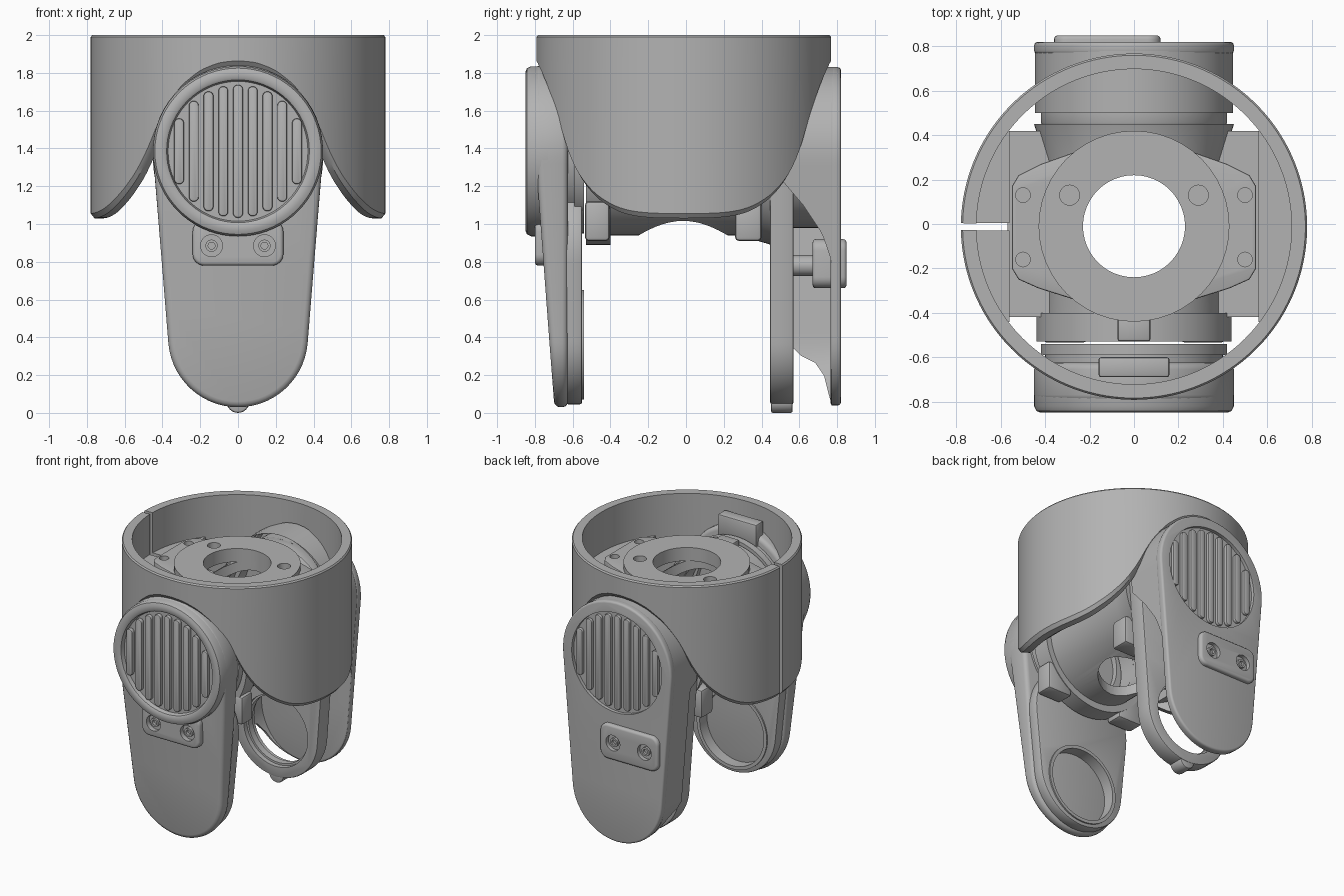
import bpy, bmesh, math
from mathutils import Vector

if "Cube" in bpy.data.objects:
    bpy.data.objects.remove(bpy.data.objects["Cube"], do_unlink=True)

gray = bpy.data.materials.new("plain gray")
gray.use_nodes = True
gray.diffuse_color = (0.45, 0.45, 0.45, 1)
gray.node_tree.nodes["Principled BSDF"].inputs["Base Color"].default_value = (0.45, 0.45, 0.45, 1)
parts = []


def add(name, bm):
    bmesh.ops.recalc_face_normals(bm, faces=bm.faces)
    me = bpy.data.meshes.new(name)
    bm.to_mesh(me)
    bm.free()
    ob = bpy.data.objects.new(name, me)
    bpy.context.collection.objects.link(ob)
    me.materials.append(gray)
    parts.append(ob)
    return ob


def bake(ob):
    bpy.context.view_layer.update()
    dg = bpy.context.evaluated_depsgraph_get()
    me = bpy.data.meshes.new_from_object(ob.evaluated_get(dg))
    ob.modifiers.clear()
    ob.data = me


def bevel(ob, width, segments=3):
    m = ob.modifiers.new("bevel", "BEVEL")
    m.width, m.segments, m.limit_method, m.angle_limit = width, segments, "ANGLE", math.radians(40)
    bake(ob)
    return ob


def cut(ob, cutter):
    m = ob.modifiers.new("cut", "BOOLEAN")
    m.operation, m.object, m.solver = "DIFFERENCE", cutter, "EXACT"
    bake(ob)
    parts.remove(cutter)
    bpy.data.objects.remove(cutter, do_unlink=True)


def prism(name, pts, a, b, axis="y"):
    """Extrude an outline from a to b; a and b may depend on the second coordinate."""
    bm = bmesh.new()
    rings = []
    for lim in (a, b):
        val = lim if callable(lim) else (lambda v, k=lim: k)
        rings.append([bm.verts.new((u, val(v), v) if axis == "y" else (u, v, val(v))) for u, v in pts])
    lo, hi = rings
    bm.faces.new(lo)
    bm.faces.new(hi)
    n = len(pts)
    for i in range(n):
        bm.faces.new((lo[i], lo[(i + 1) % n], hi[(i + 1) % n], hi[i]))
    return add(name, bm)


def circle(u, v, r, n=48):
    return [(u + r * math.cos(2 * math.pi * i / n), v + r * math.sin(2 * math.pi * i / n)) for i in range(n)]


def box(name, x0, x1, y0, y1, z0, z1, bev=0.0):
    ob = prism(name, [(x0, z0), (x1, z0), (x1, z1), (x0, z1)], y0, y1)
    return bevel(ob, bev, 2) if bev else ob


def lathe(name, profile, z, closed=False, n=72):
    """Revolve (radius, y) points about a horizontal axis at height z."""
    bm = bmesh.new()
    vs = [bm.verts.new((r, y, z)) for r, y in profile]
    edges = [bm.edges.new((vs[i], vs[i + 1])) for i in range(len(vs) - 1)]
    if closed:
        edges.append(bm.edges.new((vs[-1], vs[0])))
    bmesh.ops.spin(bm, geom=vs + edges, cent=(0, 0, z), axis=(0, 1, 0), angle=2 * math.pi, steps=n)
    bmesh.ops.remove_doubles(bm, verts=bm.verts, dist=1e-5)
    return add(name, bm)


def tube(name, ro, ri, y0, y1, z):
    return lathe(name, [(ro, y0), (ro, y1), (ri, y1), (ri, y0)], z, True)


def leg(zt, rt, zb, rb, n=28):
    """Tapered outline around an upper and a lower circle."""
    t = math.asin((rt - rb) / (zt - zb))
    def arc(z, r, a0, a1):
        return [(r * math.cos(a0 + (a1 - a0) * i / n), z + r * math.sin(a0 + (a1 - a0) * i / n)) for i in range(n + 1)]
    top = arc(zt, rt, -t, math.pi + t)
    bot = arc(zb, rb, math.pi + t, 2 * math.pi - t)
    def side(p, q):
        return [tuple(Vector(p).lerp(Vector(q), i / n)) for i in range(1, n)]
    return top + side(top[-1], bot[0]) + bot + side(bot[-1], top[0])


def curve(table, x):
    for (x0, y0), (x1, y1) in zip(table, table[1:]):
        if x <= x1:
            return y0 + (y1 - y0) * max(0, (x - x0) / (x1 - x0))
    return table[-1][1]


# Round shell with arched lower edge and a narrow slot
EDGE = [(0, 1.84), (.1, 1.83), (.2, 1.79), (.3, 1.71), (.38, 1.6), (.43, 1.5), (.47, 1.39),
        (.54, 1.25), (.62, 1.14), (.7, 1.06), (.76, 1.03), (.8, 1.03)]
CY, RO, RI, N = -.012, .78, .71, 180
bm = bmesh.new()
rows = []
for i in range(N + 1):
    a = math.pi + .02 + (2 * math.pi - .04) * i / N
    c, s = math.cos(a), math.sin(a)
    z = sum(curve(EDGE, abs(RO * c) + k * .012) for k in (-2, -1, 0, 1, 2)) / 5
    ring = [(RI, 2), (RO - .008, 2), (RO, 1.99), (RO, z + .025), (RO - .02, z), (RI, z)]
    rows.append([bm.verts.new((r * c, CY + r * s, h)) for r, h in ring])
for p, q in zip(rows, rows[1:]):
    for j in range(6):
        bm.faces.new((p[j], p[(j + 1) % 6], q[(j + 1) % 6], q[j]))
bm.faces.new(rows[0])
bm.faces.new(rows[-1])
add("outer_shell", bm)

# Flat pads inside the shell, parted at the slot
for name, sx, spans in (("left_pad", 1, [(-.43, .43)]), ("right_pad", -1, [(-.43, -.017), (.017, .43)])):
    for y0, y1 in spans:
        ys = [y0 + (y1 - y0) * i / 20 for i in range(21)]
        arc = [(sx * math.sqrt(.72 ** 2 - y * y), CY + y) for y in ys]
        prism(name, [(sx * .56, CY + y0)] + arc + [(sx * .56, CY + y1)], 1.16, 1.7, "z")
floor = box("inner_floor", -.57, .57, -.42, .42, 1.42, 1.46)
cut(floor, prism("cutter", circle(0, 0, .36), 1.3, 1.6, "z"))

# Top mounting plate with bolt holes
half = [(.08, -.4), (.43, -.29), (.52, -.25), (.55, -.2), (.55, .17), (.52, .22), (.42, .27), (.08, .39)]
plate = bevel(prism("mounting_plate", half + [(-x, y) for x, y in reversed(half)], 1.72, 1.78, "z"), .008, 2)
collar = prism("mounting_collar", circle(0, -.01, .43), 1.77, 1.82, "z")
for ob in (plate, collar):
    cut(ob, prism("cutter", circle(0, -.01, .23), 1.5, 2, "z"))
    for sx in (-1, 1):
        cut(ob, prism("cutter", circle(sx * .29, .13, .045, 24), 1.75, 2, "z"))
        for y in (-.16, .13):
            cut(plate, prism("cutter", circle(sx * .5, y, .033, 20), 1.6, 2, "z")) if ob is plate else None

# Hollow drum on a front-to-back axis, opened vertically through the middle
drum = lathe("cross_drum", [(.4, -.41), (.4, .28), (.45, .45), (.36, .45), (.33, .28), (.33, -.41)], 1.34, True)
cut(drum, prism("cutter", circle(0, -.015, .235), .5, 2, "z"))
tube("front_flange", .44, .33, -.53, -.4, 1.33)
tube("front_bearing", .42, .3, -.59, -.54, 1.37)
lathe("front_bearing_cap", [(0, -.58), (.4, -.58), (.4, -.7), (0, -.7)], 1.38)
box("front_bracket", -.16, .16, -.69, -.6, 1.74, 1.91, .012)
box("front_clip", -.075, .075, -.53, -.39, 1.7, 1.81, .015)
for sx in (-1, 1):
    for y, d in ((-.47, .065), (.33, .07)):
        box("clamp_tab", sx * .31 - .1, sx * .31 + .1, y - d, y + d, .91, 1.12, .02)

# Front leg: sloped outer cover and an inner plate with a round socket
def front_face(z):
    return -.695 - .075 * min(z, 1.4)
cover = bevel(prism("front_leg_cover", leg(1.39, .45, .4, .37), front_face, -.625), .03)
inner = bevel(prism("front_leg_inner", leg(.85, .4, .4, .355), -.635, -.55), .012, 2)
cut(inner, prism("cutter", circle(0, .36, .27), -.7, -.5))
tube("front_socket_rim", .29, .265, -.63, -.54, .36)
lathe("front_vent_disc", [(0, -.815), (.37, -.815), (.378, -.843), (.39, -.85), (.42, -.85),
                          (.44, -.842), (.45, -.82), (.45, -.73)], 1.385)


def rounded(x0, x1, z0, z1, r):
    pts = []
    for cx, cz, a0 in ((x1 - r, z1 - r, 0), (x0 + r, z1 - r, 90), (x0 + r, z0 + r, 180), (x1 - r, z0 + r, 270)):
        for i in range(7):
            a = math.radians(a0 + 15 * i)
            pts.append((cx + r * math.cos(a), cz + r * math.sin(a)))
    return pts


# Vertical grille bars, front and back
def grille(side, y0, y1, z):
    for i in range(-4, 5):
        x = i * .078
        h = math.sqrt(.362 ** 2 - x * x) - .01
        bevel(prism(side + "_grille_bar", rounded(x - .026, x + .026, z - h, z + h, .025), y0, y1), .008, 2)


# Screw plates with recessed screws
def screw_plate(side, x0, x1, z0, z1, ya, yb, screws, z):
    s = 1 if yb > ya else -1
    ob = bevel(prism(side + "_screw_plate", rounded(x0, x1, z0, z1, .06), ya, yb), .018)
    for x in screws:
        cut(ob, prism("cutter", circle(x, z, .058, 28), yb - s * .035, yb + s * .05))
        tube(side + "_screw", .032, .018, yb - s * .05, yb - s * .012, z).location.x = x


grille("front", -.81, -.843, 1.385)
screw_plate("front", -.24, .24, .78, 1.02, -.72, -.8, (-.14, .14), .885)

# Back leg cover with a recessed vent
outline = leg(1.38, .45, .41, .37)
back = bevel(prism("back_leg_cover", outline, .765, .82), .015)
cut(back, prism("cutter", circle(0, 1.38, .372, 64), .795, .9))
grille("back", .79, .818, 1.38)
screw_plate("back", -.36, .12, .66, .92, .67, .85, (-.25, .01), .79)
for x in (-.25, .01):
    tube("back_standoff", .055, .02, .48, .68, .78).location.x = x

# Side walls of the back cover, each with a swept lower edge
LEFT = [(.8, .77), (.85, .755), (.95, .72), (1.1, .62), (1.24, .5)]
RIGHT = [(.05, .77), (.1, .755), (.2, .73), (.27, .68), (.32, .57), (1.2, .57), (1.24, .5)]
bm = bmesh.new()
rows = []
for x, z in outline:
    y = curve(LEFT if x > 0 else RIGHT, z)
    rows.append([bm.verts.new((x * f, yy, z)) for f, yy in ((.99, y), (.99, .78), (.92, .78), (.92, y))])
for p, q in zip(rows, rows[1:] + rows[:1]):
    for j in range(4):
        bm.faces.new((p[j], p[(j + 1) % 4], q[(j + 1) % 4], q[j]))
add("back_leg_walls", bm)
lathe("back_bearing_cap", [(0, .56), (.36, .56), (.4, .54), (.4, .7), (0, .7)], 1.38)

# Swing arm behind the back cover, ending in an open ring
arm = bevel(prism("back_arm", leg(1.36, .42, .39, .345), .445, .57), .012, 2)
cut(arm, prism("cutter", circle(0, .39, .265), .3, .7))
cut(arm, prism("cutter", circle(0, 1.34, .33), .3, .55))
tube("back_arm_ring", .29, .25, .48, .53, .39)
bevel(prism("back_arm_tip", circle(0, .06, .06, 24), .45, .565), .01, 2)

for ob in bpy.context.view_layer.objects:
    ob.select_set(ob in parts)
bpy.context.view_layer.objects.active = parts[0]
bpy.ops.object.shade_smooth_by_angle(angle=math.radians(35))
